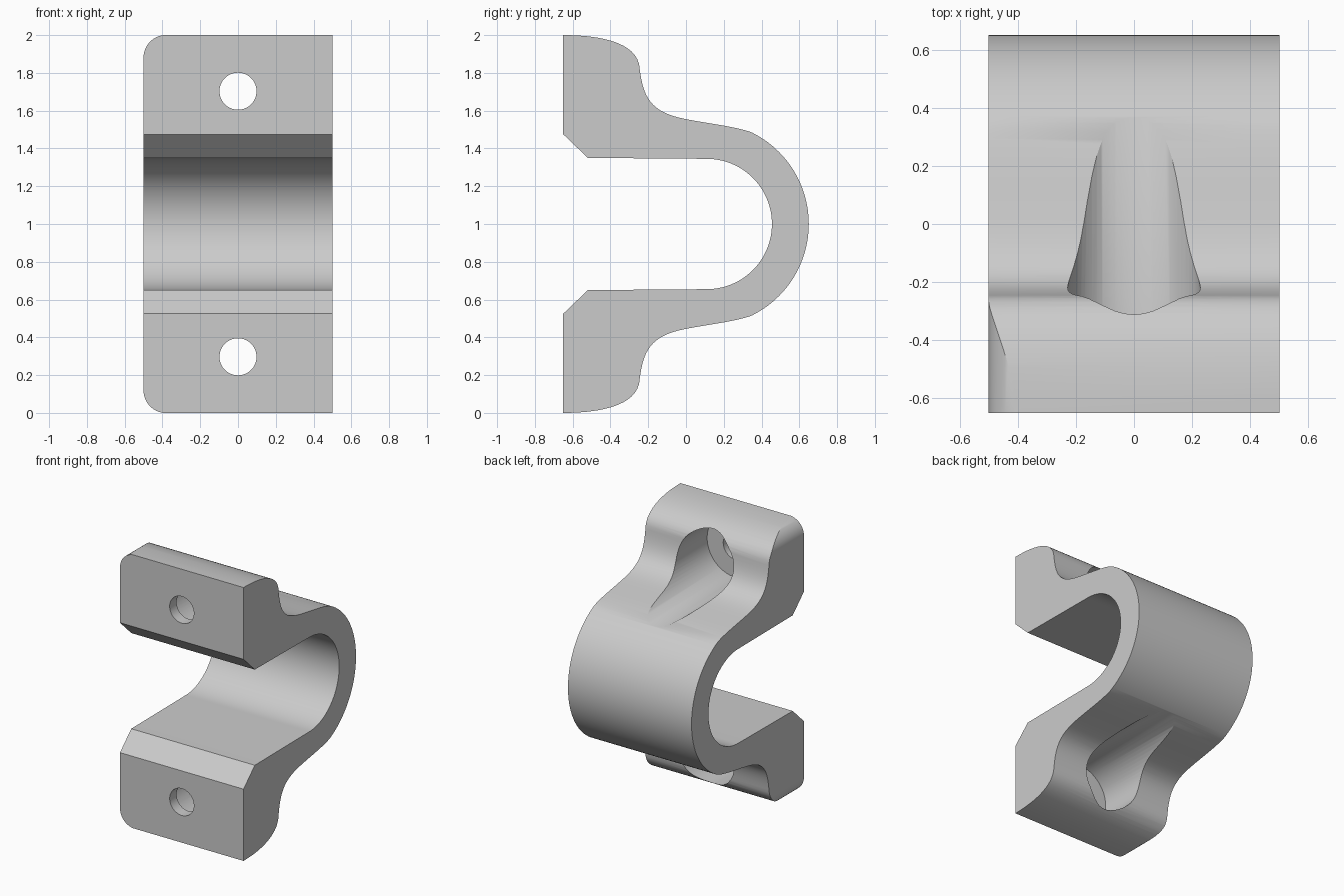
import bpy
import math
from mathutils import Vector
from mathutils.geometry import interpolate_bezier

cube = bpy.data.objects.get("Cube")
if cube:
    bpy.data.objects.remove(cube, do_unlink=True)

grey = bpy.data.materials.new("plain grey")
grey.use_nodes = True
colour = (0.6, 0.6, 0.6, 1)
grey.diffuse_color = colour
grey.node_tree.nodes["Principled BSDF"].inputs["Base Color"].default_value = colour


def prism(name, points, start, end):
    """Close and extrude an outline of 3D points from start offset to end offset."""
    n = len(points)
    verts = [p + start for p in points] + [p + end for p in points]
    faces = [tuple(range(n)), tuple(range(n, 2 * n))]
    faces += [(i, (i + 1) % n, n + (i + 1) % n, n + i) for i in range(n)]
    mesh = bpy.data.meshes.new(name)
    mesh.from_pydata(verts, [], faces)
    obj = bpy.data.objects.new(name, mesh)
    bpy.context.collection.objects.link(obj)
    bpy.context.view_layer.objects.active = obj
    bpy.ops.object.select_all(action="DESELECT")
    obj.select_set(True)
    bpy.ops.object.mode_set(mode="EDIT")
    bpy.ops.mesh.select_all(action="SELECT")
    bpy.ops.mesh.normals_make_consistent(inside=False)
    bpy.ops.object.mode_set(mode="OBJECT")
    mesh.materials.append(grey)
    return obj


def arc(cx, cz, r, a, b, n):
    return [(cx + r * math.cos(math.radians(a + (b - a) * i / n)),
             cz + r * math.sin(math.radians(a + (b - a) * i / n))) for i in range(n + 1)]


def bezier(a, b, c, d, n=16):
    pts = interpolate_bezier(*[Vector((*p, 0)) for p in (a, b, c, d)], n)
    return [(p.x, p.y) for p in pts[:-1]]


def cut(obj, cutter, operation):
    mod = obj.modifiers.new(cutter.name, "BOOLEAN")
    mod.object = cutter
    mod.operation = operation
    mod.solver = "EXACT"
    bpy.context.view_layer.objects.active = obj
    bpy.ops.object.modifier_apply(modifier=mod.name)
    bpy.data.objects.remove(cutter, do_unlink=True)


# Upper half of the clamp's side profile, heights measured from its middle
BEND, OUTER, INNER = 0.11, 0.54, 0.345
outside = bezier((-0.65, 1), (-0.45, 1), (-0.25, 0.96), (-0.245, 0.82))
outside += bezier((-0.245, 0.82), (-0.225, 0.66), (-0.18, 0.59), (0, 0.555))
outside += bezier((0, 0.555), (0.13, 0.53), (0.27, 0.515), (0.35, 0.484))
outside += arc(BEND, 0, OUTER, 63.6, 0, 24)
inside = arc(BEND, 0, INNER, 0, 90, 28) + [(-0.52, 0.35), (-0.65, 0.475)]


def mirrored(half):
    """Full outline from an upper half, sharing the points on the middle line."""
    return half + [(y, -z) for y, z in reversed(half) if z > 1e-6]


outline = mirrored(outside) + [(y, -z) for y, z in reversed(inside)] + \
    [p for p in inside if p[1] > 1e-6]
clamp = prism("pipe_clamp", [Vector((0, y, 1 + z)) for y, z in outline],
              Vector((-0.5, 0, 0)), Vector((0.5, 0, 0)))

# Rounded outer corners on the right edge
R, TOP = 0.12, 1.001
front = [(0.7, TOP)] + arc(-0.5 + R, TOP - R, R, 90, 180, 14)
front = front + [(x, -z) for x, z in reversed(front)]
blank = prism("rounded_blank", [Vector((x, 0, 1 + z)) for x, z in front],
              Vector((0, -1, 0)), Vector((0, 1, 0)))
cut(clamp, blank, "INTERSECT")

# Screw holes through the feet, with wide clearance bores from the back
for side in (-1, 1):
    for name, radius, y0, y1 in (("clearance_bore", 0.228, -0.57, 0.5),
                                 ("screw_hole", 0.098, -0.9, -0.3)):
        ring = [Vector((x, 0, z)) for x, z in arc(0, 1 + side * 0.703, radius, 0, 360, 64)[:-1]]
        cut(clamp, prism(name, ring, Vector((0, y0, 0)), Vector((0, y1, 0))), "DIFFERENCE")

bpy.ops.object.select_all(action="DESELECT")
clamp.select_set(True)
bpy.context.view_layer.objects.active = clamp
bpy.ops.object.shade_smooth_by_angle(angle=math.radians(30))
